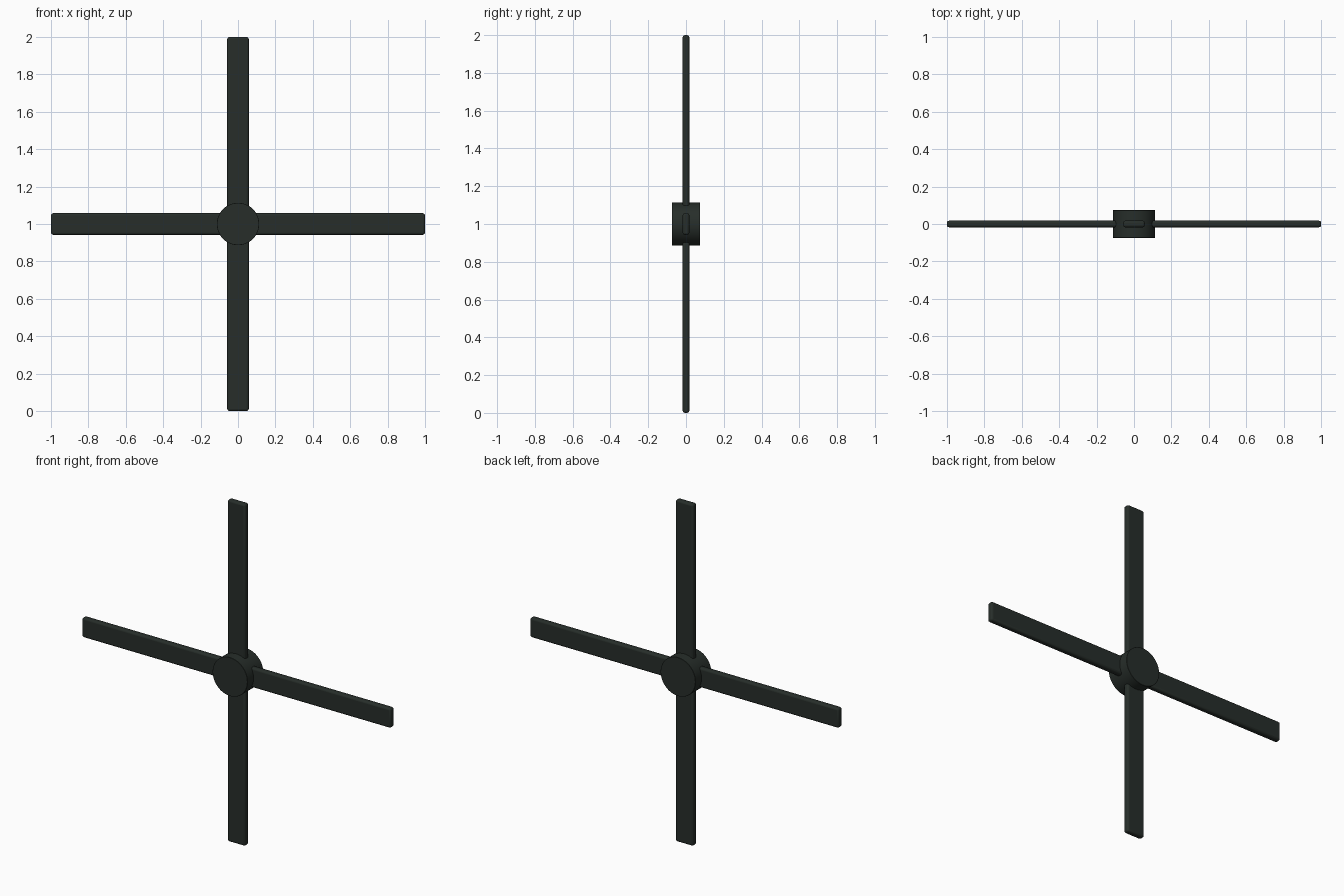
import bpy
from math import pi, sin, cos

if "Cube" in bpy.data.objects:
    bpy.data.objects.remove(bpy.data.objects["Cube"])

CENTRE_Z = 1.0
HUB_RADIUS, HUB_DEPTH = 0.113, 0.148
BLADE_WIDTH, BLADE_THICK = 0.115, 0.035
INNER, TIP = 0.05, 1.0

dark = bpy.data.materials.new("dark_plastic")
dark.diffuse_color = (0.02, 0.027, 0.023, 1)
dark.use_nodes = True
dark.node_tree.nodes["Principled BSDF"].inputs["Base Color"].default_value = dark.diffuse_color


def finish(obj, name, bevel, segments):
    obj.name = name
    obj.data.materials.append(dark)
    mod = obj.modifiers.new("soft_edges", "BEVEL")
    mod.width, mod.segments = bevel, segments
    mod.limit_method = "ANGLE"
    bpy.ops.object.shade_smooth_by_angle()


# Blades: four thin bars with softened edges, radiating from the hub
def blade(name, angle):
    mid = (INNER + TIP) / 2
    bpy.ops.mesh.primitive_cube_add(
        size=1, location=(mid * cos(angle), 0, CENTRE_Z + mid * sin(angle)),
        rotation=(0, -angle, 0))
    obj = bpy.context.object
    obj.scale = (TIP - INNER, BLADE_THICK, BLADE_WIDTH)
    bpy.ops.object.transform_apply(location=False, rotation=False, scale=True)
    finish(obj, name, 0.011, 3)


for i, side in enumerate(("right", "top", "left", "bottom")):
    blade(f"blade_{side}", i * pi / 2)

# Hub: round motor housing facing front and back
bpy.ops.mesh.primitive_cylinder_add(
    vertices=64, radius=HUB_RADIUS, depth=HUB_DEPTH,
    location=(0, 0, CENTRE_Z), rotation=(pi / 2, 0, 0))
finish(bpy.context.object, "hub", 0.001, 1)
